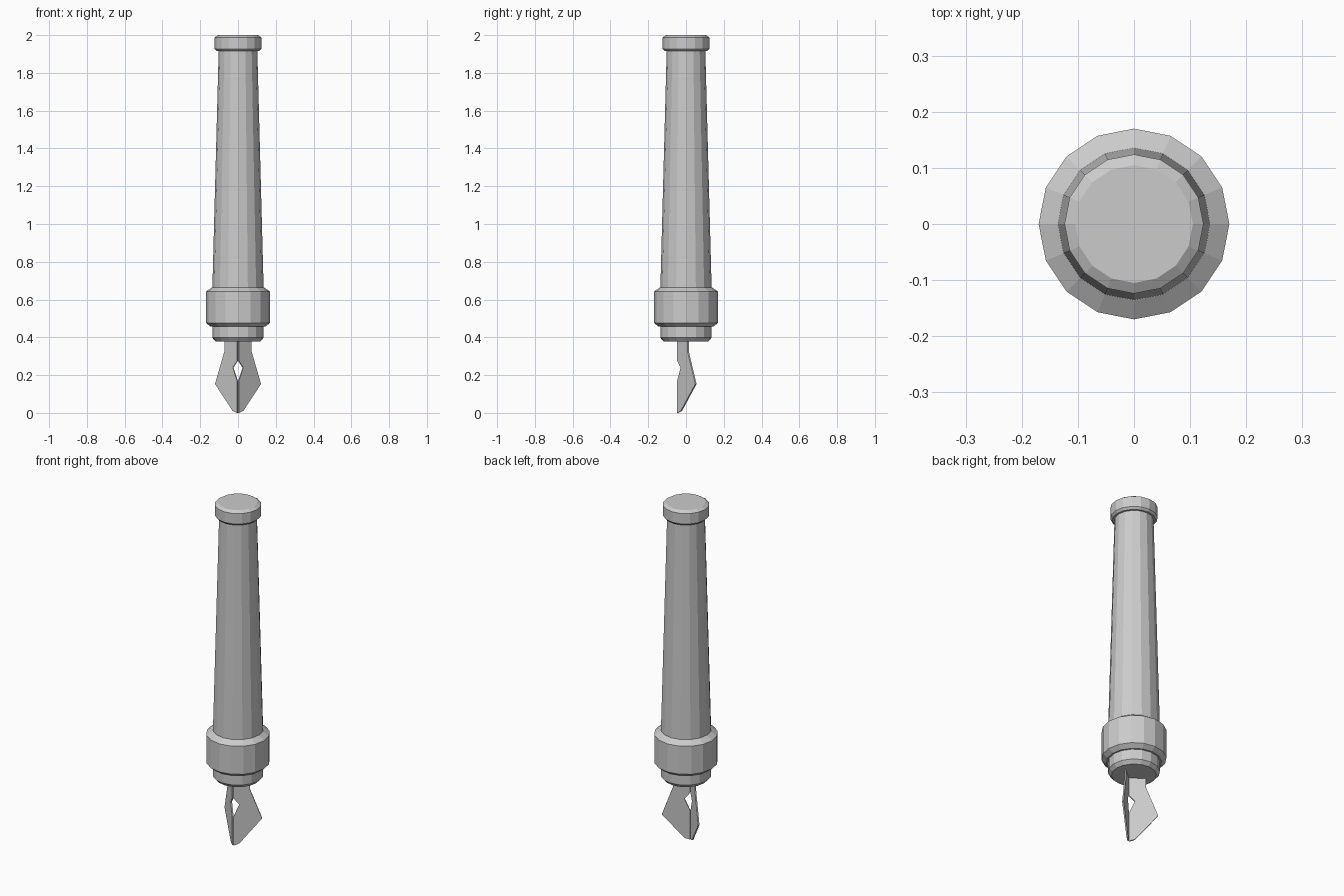
import bpy, bmesh, math

cube = bpy.data.objects.get("Cube")
if cube:
    bpy.data.objects.remove(cube)

SIDES = 16

grey = bpy.data.materials.new("plain grey")
grey.use_nodes = True
colour = (0.6, 0.6, 0.6, 1)
grey.diffuse_color = colour
grey.node_tree.nodes["Principled BSDF"].inputs["Base Color"].default_value = colour


def add_object(name, bm):
    bmesh.ops.recalc_face_normals(bm, faces=bm.faces)
    mesh = bpy.data.meshes.new(name)
    bm.to_mesh(mesh)
    bm.free()
    mesh.materials.append(grey)
    obj = bpy.data.objects.new(name, mesh)
    bpy.context.collection.objects.link(obj)
    return obj


def lathe(name, profile):
    """Closed faceted solid from (radius, height) pairs, bottom to top."""
    bm = bmesh.new()
    rings = []
    for r, z in profile:
        angles = [math.tau * i / SIDES for i in range(SIDES)]
        rings.append([bm.verts.new((r * math.cos(a), r * math.sin(a), z)) for a in angles])
    for low, high in zip(rings, rings[1:]):
        for i in range(SIDES):
            j = (i + 1) % SIDES
            bm.faces.new((low[i], low[j], high[j], high[i]))
    bm.faces.new(rings[0])
    bm.faces.new(rings[-1])
    return add_object(name, bm)


# Turned holder parts
lathe("ferrule", [(0.118, 0.378), (0.136, 0.398), (0.136, 0.47)])
lathe("collar", [(0.145, 0.457), (0.17, 0.477), (0.17, 0.642), (0.136, 0.665)])
lathe("handle", [(0.136, 0.65), (0.102, 1.93)])
lathe("end_cap", [(0.113, 1.915), (0.124, 1.927), (0.124, 1.988), (0.105, 2.0)])

# Split nib: one folded half, mirrored, with the ridge towards the front
outline = [(0.005, 0.0), (0.028, 0.01), (0.122, 0.153), (0.072, 0.325),
           (0.072, 0.4), (0.005, 0.4), (0.005, 0.275), (0.028, 0.24), (0.005, 0.17)]
for name, side in (("nib_left", 1), ("nib_right", -1)):
    bm = bmesh.new()
    front = [bm.verts.new((side * x, -0.051 + 0.82 * x, z)) for x, z in outline]
    back = [bm.verts.new((v.co.x - side * 0.004, v.co.y + 0.007, v.co.z)) for v in front]
    count = len(outline)
    bm.faces.new(front)
    bm.faces.new(back)
    for i in range(count):
        j = (i + 1) % count
        bm.faces.new((front[i], front[j], back[j], back[i]))
    add_object(name, bm)
